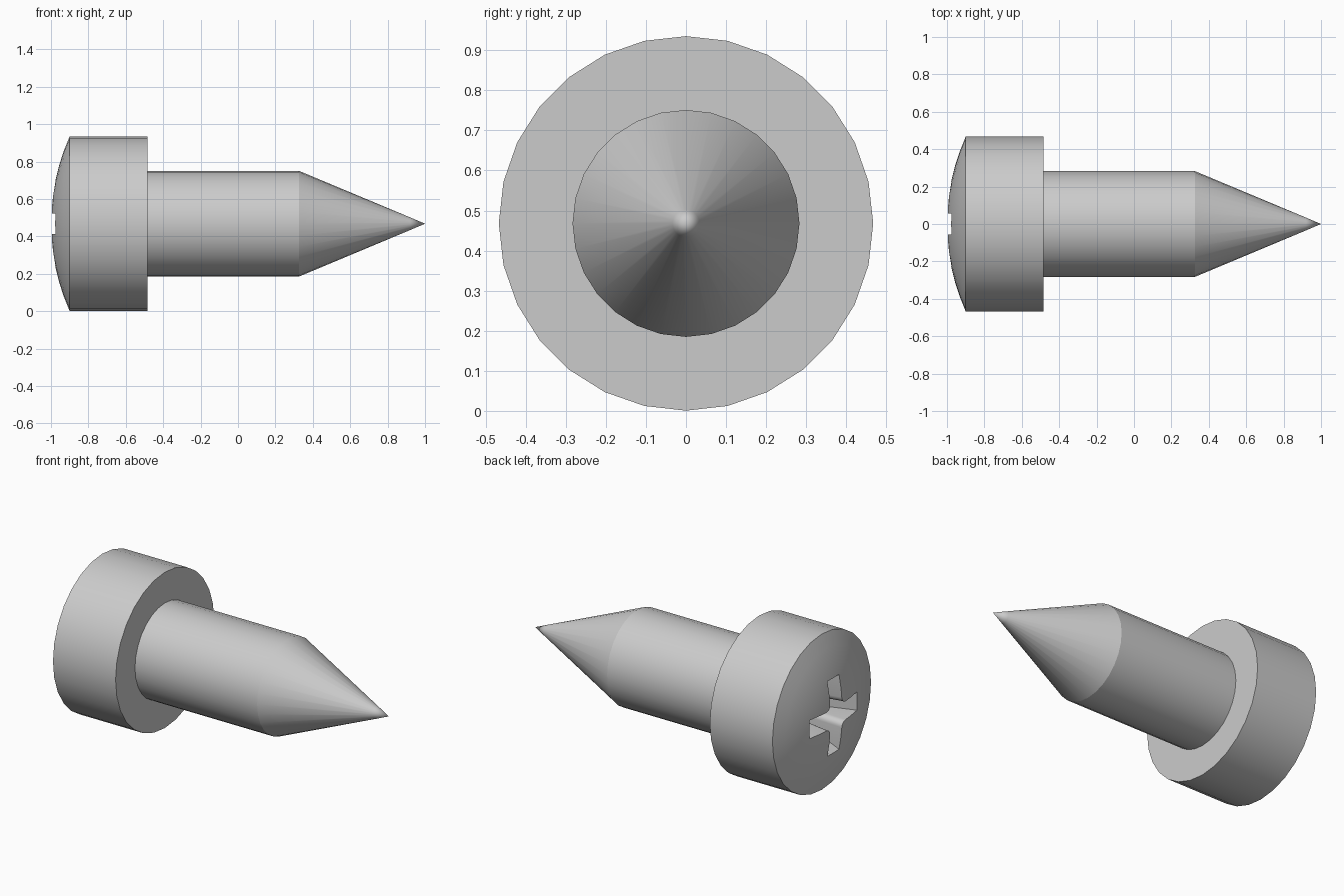
import bpy, bmesh
from math import sin, cos, pi, sqrt, radians

if "Cube" in bpy.data.objects:
    bpy.data.objects.remove(bpy.data.objects["Cube"])

SIDES = 28
AXIS_Z = 0.468
HEAD_R = 0.467


def make_object(name, bm):
    bmesh.ops.recalc_face_normals(bm, faces=bm.faces)
    mesh = bpy.data.meshes.new(name)
    bm.to_mesh(mesh)
    bm.free()
    obj = bpy.data.objects.new(name, mesh)
    bpy.context.collection.objects.link(obj)
    obj.location.z = AXIS_Z
    return obj


def lathe(name, profile):
    """Revolve (x, radius) points around the x axis; both ends are poles."""
    bm = bmesh.new()
    start = bm.verts.new((profile[0][0], 0, 0))
    end = bm.verts.new((profile[-1][0], 0, 0))
    rings = [[bm.verts.new((x, r * sin(2 * pi * i / SIDES), r * cos(2 * pi * i / SIDES)))
              for i in range(SIDES)] for x, r in profile[1:-1]]
    for i in range(SIDES):
        j = (i + 1) % SIDES
        bm.faces.new((start, rings[0][i], rings[0][j]))
        for a, b in zip(rings, rings[1:]):
            bm.faces.new((a[i], b[i], b[j], a[j]))
        bm.faces.new((end, rings[-1][j], rings[-1][i]))
    return make_object(name, bm)


def cross_outline(length, width, fillet, steps=5):
    """Four-armed cross with rounded inner corners, in the y-z plane."""
    c = width + fillet
    quarter = [(length, -width), (length, width)]
    for k in range(steps + 1):
        t = pi / 2 * k / steps
        quarter.append((c - fillet * sin(t), c - fillet * cos(t)))
    pts = []
    for turn in range(4):
        ca, sa = round(cos(turn * pi / 2)), round(sin(turn * pi / 2))
        pts += [(ca * y - sa * z, sa * y + ca * z) for y, z in quarter]
    return pts


def loft(name, sections):
    bm = bmesh.new()
    loops = [[bm.verts.new((x, y, z)) for y, z in pts] for x, pts in sections]
    n = len(loops[0])
    for a, b in zip(loops, loops[1:]):
        for i in range(n):
            j = (i + 1) % n
            bm.faces.new((a[i], b[i], b[j], a[j]))
    bm.faces.new(loops[0])
    bm.faces.new(loops[-1])
    return make_object(name, bm)


# Domed head, shank and pointed tip as one turned body
dome_r = (HEAD_R ** 2 + 0.1 ** 2) / 0.2
dome = []
for k in range(7):
    r = HEAD_R * k / 6
    dome.append((-1 + dome_r - sqrt(dome_r ** 2 - r ** 2), r))
screw = lathe("screw_body", dome + [(-0.485, HEAD_R), (-0.485, 0.283),
                                    (0.325, 0.283), (0.92, 0.034), (1.0, 0)])

# Tapered cross-shaped driver recess
cutter = loft("driver_recess_cutter", [
    (-1.05, cross_outline(0.225, 0.055, 0.035)),
    (-0.978, cross_outline(0.225, 0.055, 0.035)),
    (-0.76, cross_outline(0.12, 0.04, 0.035))])
cutter.hide_render = True

cut = screw.modifiers.new("driver_recess", 'BOOLEAN')
cut.operation = 'DIFFERENCE'
cut.solver = 'EXACT'
cut.object = cutter
bpy.context.view_layer.objects.active = screw
bpy.ops.object.select_all(action='DESELECT')
screw.select_set(True)
bpy.ops.object.modifier_apply(modifier=cut.name)
bpy.data.objects.remove(cutter)

# Smooth round surfaces, crisp edges
bpy.ops.object.shade_smooth_by_angle(angle=radians(21))
